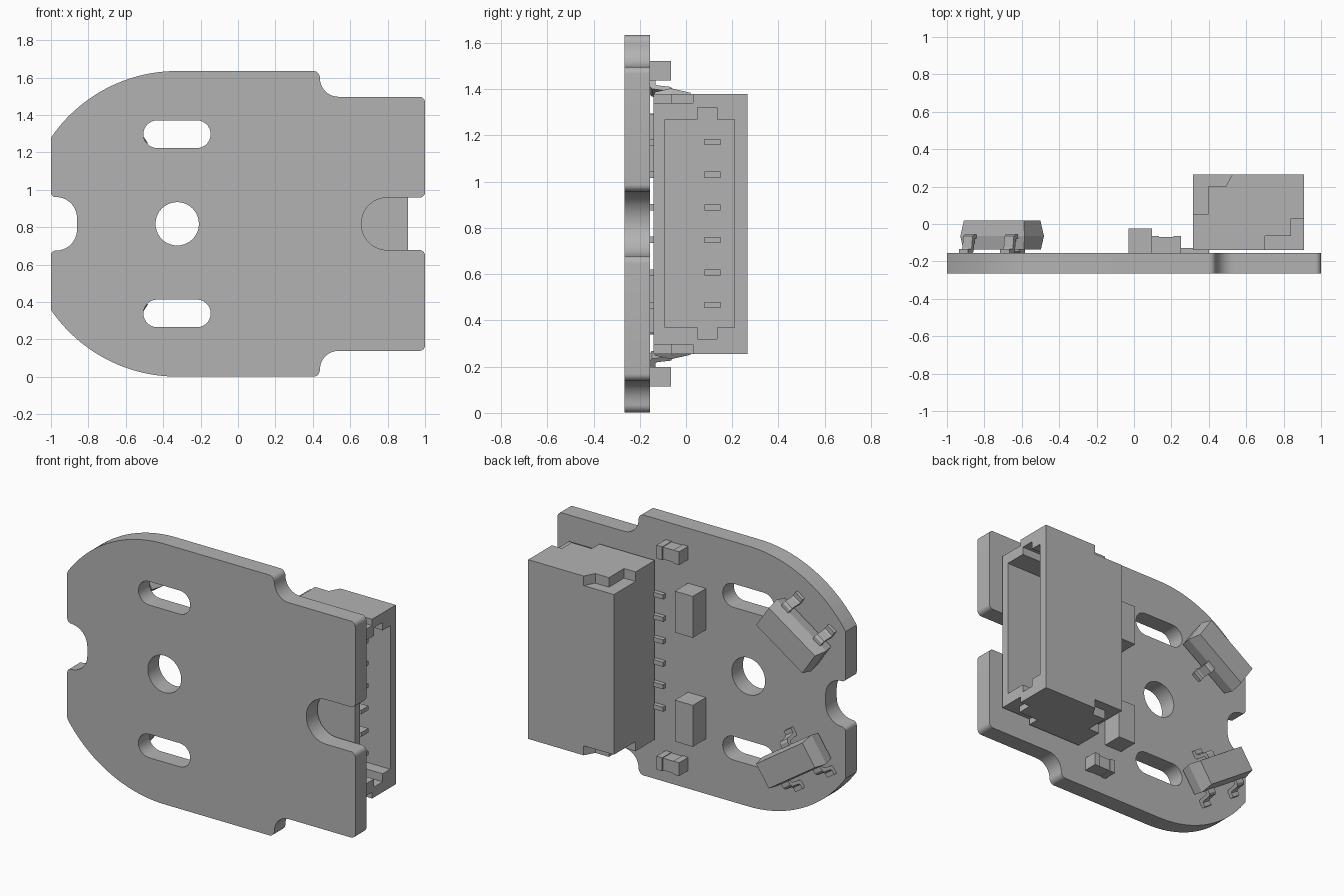
import bpy, bmesh, math
from mathutils import Vector, Matrix

if "Cube" in bpy.data.objects:
    bpy.data.objects.remove(bpy.data.objects["Cube"])

grey = bpy.data.materials.new("plain grey")
grey.use_nodes = True
colour = (0.45, 0.45, 0.45, 1)
grey.diffuse_color = colour
grey.node_tree.nodes["Principled BSDF"].inputs["Base Color"].default_value = colour

MID = 0.818      # height of the mirror line
BOARD = -0.155   # back face of the board


def mesh_object(name, bm):
    bmesh.ops.recalc_face_normals(bm, faces=bm.faces)
    mesh = bpy.data.meshes.new(name)
    bm.to_mesh(mesh)
    bm.free()
    mesh.materials.append(grey)
    ob = bpy.data.objects.new(name, mesh)
    bpy.context.collection.objects.link(ob)
    return ob


def box(name, x, y, z):
    bm = bmesh.new()
    spans = (x, y, z)
    size = [b - a for a, b in spans]
    centre = [(a + b) / 2 for a, b in spans]
    bmesh.ops.create_cube(bm, size=1, matrix=Matrix.Translation(centre) @ Matrix.Diagonal((*size, 1)))
    return mesh_object(name, bm)


def prism(name, points, low, high):
    """Extrude a flat outline from low to high along local z."""
    bm = bmesh.new()
    face = bm.faces.new([bm.verts.new((x, y, low)) for x, y in points])
    top = bmesh.ops.extrude_face_region(bm, geom=[face])["geom"]
    bmesh.ops.translate(bm, vec=(0, 0, high - low),
                        verts=[v for v in top if isinstance(v, bmesh.types.BMVert)])
    return mesh_object(name, bm)


def arc(cx, cy, r, start, end, steps):
    angles = [math.radians(start + (end - start) * i / steps) for i in range(steps + 1)]
    return [(cx + r * math.cos(a), cy + r * math.sin(a)) for a in angles]


def rounded(corners, steps=10):
    """Fillet each (x, y, radius) corner that lies inside the list."""
    out = []
    for i, (x, y, r) in enumerate(corners):
        p = Vector((x, y))
        if r == 0:
            out.append((x, y))
            continue
        a = (Vector(corners[i - 1][:2]) - p).normalized()
        b = (Vector(corners[i + 1][:2]) - p).normalized()
        half = a.angle(b) / 2
        centre = p + (a + b).normalized() * r / math.sin(half)
        start = p + a * r / math.tan(half) - centre
        end = p + b * r / math.tan(half) - centre
        for s in range(steps + 1):
            d = start.slerp(end, s / steps) if hasattr(start, "slerp") else start.lerp(end, s / steps)
            out.append(tuple(centre + d.normalized() * r))
    return out


def subtract(target, cutters):
    for cutter in cutters:
        mod = target.modifiers.new("cut", "BOOLEAN")
        mod.operation, mod.solver, mod.object = "DIFFERENCE", "EXACT", cutter
        bpy.context.view_layer.objects.active = target
        bpy.ops.object.modifier_apply(modifier=mod.name)
        bpy.data.objects.remove(cutter)


def smooth(ob):
    bpy.ops.object.select_all(action="DESELECT")
    ob.select_set(True)
    bpy.context.view_layer.objects.active = ob
    bpy.ops.object.shade_smooth_by_angle(angle=math.radians(30))


# Board: upper half outline, mirrored, with the holes as inner splines
upper = rounded([(0.66, MID, 0), (0.66, 0.958, 0.138), (1, 0.958, 0.03), (1, 1.497, 0.03),
                 (0.445, 1.497, 0.1), (0.435, 1.635, 0.035), (0, 1.635, 0)])
upper += arc(-0.325, MID, 0.817, 90, 145.7, 24)
upper += rounded([(-1, 1.2, 0), (-1, 0.962, 0.025), (-0.861, 0.958, 0.112), (-0.861, MID, 0)])
outline = upper + [(x, 2 * MID - z) for x, z in reversed(upper[1:-1])]
loops = [outline, arc(-0.325, MID, 0.116, 0, 360, 40)[:-1]]
for side in (-1, 1):
    z = MID + side * 0.479
    loops.append(arc(-0.22, z, 0.074, -90, 90, 14) + arc(-0.432, z, 0.074, 90, 270, 14))
curve = bpy.data.curves.new("board", "CURVE")
curve.dimensions, curve.fill_mode, curve.extrude = "2D", "BOTH", 0.055
for loop in loops:
    spline = curve.splines.new("POLY")
    spline.points.add(len(loop) - 1)
    for point, (x, z) in zip(spline.points, loop):
        point.co = (x, z, 0, 1)
    spline.use_cyclic_u = True
shape = bpy.data.objects.new("board_outline", curve)
bpy.context.collection.objects.link(shape)
bpy.context.view_layer.update()
bm = bmesh.new()
bm.from_mesh(shape.to_mesh())
shape.to_mesh_clear()
bpy.data.objects.remove(shape)
bmesh.ops.remove_doubles(bm, verts=bm.verts, dist=0.0001)
bmesh.ops.transform(bm, verts=bm.verts,
                    matrix=Matrix.Translation((0, -0.21, 0)) @ Matrix.Rotation(math.pi / 2, 4, "X"))
board = mesh_object("board", bm)
smooth(board)

# Connector shell: block with an open socket, key grooves and stepped end recesses
shell = box("connector_shell", (0.315, 0.91), (-0.14, 0.265), (0.255, 1.38))
cutters = [box("socket_cut", (0.45, 1), (-0.09, 0.21), (0.37, 1.27)),
           box("groove_cut", (0.45, 1), (0.05, 0.135), (0.32, 1.32))]
rear_step = [(0.2, 0.05), (0.395, 0.05), (0.395, 0.2), (0.49, 0.2), (0.525, 0.265), (0.525, 0.4), (0.2, 0.4)]
front_step = [(0.7, -0.3), (1, -0.3), (1, 0.03), (0.84, 0.03), (0.84, -0.065), (0.7, -0.065)]
for low, high in ((0.1, 0.255), (1.38, 1.5)):
    for points, depth in ((rear_step, 0.06), (front_step, 0.04)):
        lo, hi = (low, high + depth) if low < MID else (low - depth, high)
        cutters.append(prism("end_cut", points, lo, hi))
subtract(shell, cutters)

# Contacts: a pin in the socket and a solder leg behind it, six times
for i in range(6):
    z = 0.466 + i * 0.141
    box(f"contact_pin_{i + 1}", (0.44, 0.8), (0.08, 0.15), (z - 0.013, z + 0.013))
    box(f"solder_leg_{i + 1}", (0.25, 0.4), (BOARD, -0.128), (z - 0.014, z + 0.014))


def three_leg_chip(label, side):
    """Tapered body with two gull-wing legs outside and one inside."""
    angle = math.radians(34) * side
    # local x runs along the body, local y points outward, local z leaves the board
    along = Vector((math.cos(angle), 0, -math.sin(angle)))
    if side < 0:
        along = Vector((math.cos(angle), 0, math.sin(angle)))
    out = Vector((-abs(math.sin(angle)), 0, math.cos(angle) * side))
    along = Vector((math.cos(angle), 0, abs(math.sin(angle)) * side))
    place = Matrix((along, out, Vector((0, 1, 0)))).transposed().to_4x4()
    place.translation = (-0.705, BOARD, MID + side * 0.393)
    bm = bmesh.new()
    rings = []
    for height, inset in ((0.018, 0.012), (0.09, 0), (0.175, 0.014)):
        w, d = 0.207 - inset, 0.093 - inset
        rings.append([bm.verts.new((x, y, height)) for x, y in ((-w, -d), (w, -d), (w, d), (-w, d))])
    for a, b in zip(rings, rings[1:]):
        for k in range(4):
            bm.faces.new((a[k], a[k - 1], b[k - 1], b[k]))
    bm.faces.new(rings[0])
    bm.faces.new(rings[-1])
    bmesh.ops.transform(bm, matrix=place, verts=bm.verts)
    mesh_object(f"{label}_chip_body", bm)
    # leg profile: distance from the body centre line, height
    upper_side = [(0.07, 0.1), (0.115, 0.1), (0.13, 0.09), (0.138, 0.03), (0.145, 0.022), (0.172, 0.022)]
    lower_side = [(0.172, 0), (0.13, 0), (0.12, 0.008), (0.11, 0.07), (0.105, 0.078), (0.07, 0.078)]
    for n, (offset, direction) in enumerate(((-0.133, 1), (0.133, 1), (0, -1))):
        bm = bmesh.new()
        ends = []
        for x in (offset - 0.03, offset + 0.03):
            ends.append([bm.verts.new((x, direction * d, h)) for d, h in upper_side + lower_side])
            bm.faces.new(ends[-1])
        for k in range(len(ends[0])):
            bm.faces.new((ends[0][k - 1], ends[0][k], ends[1][k], ends[1][k - 1]))
        bmesh.ops.transform(bm, matrix=place, verts=bm.verts)
        mesh_object(f"{label}_chip_leg_{n + 1}", bm)


# Parts repeated above and below the mirror line
for label, side in (("lower", -1), ("upper", 1)):
    three_leg_chip(label, side)
    z = MID + side * 0.342
    box(f"{label}_block", (-0.03, 0.095), (BOARD, -0.025), (z - 0.13, z + 0.13))
    z = MID + side * 0.662
    box(f"{label}_capacitor_body", (0.12, 0.22), (BOARD, -0.07), (z - 0.038, z + 0.038))
    for end, x in (("left", 0.21), ("right", 0.093)):
        box(f"{label}_capacitor_{end}_cap", (x, x + 0.04), (BOARD, -0.064), (z - 0.042, z + 0.042))
